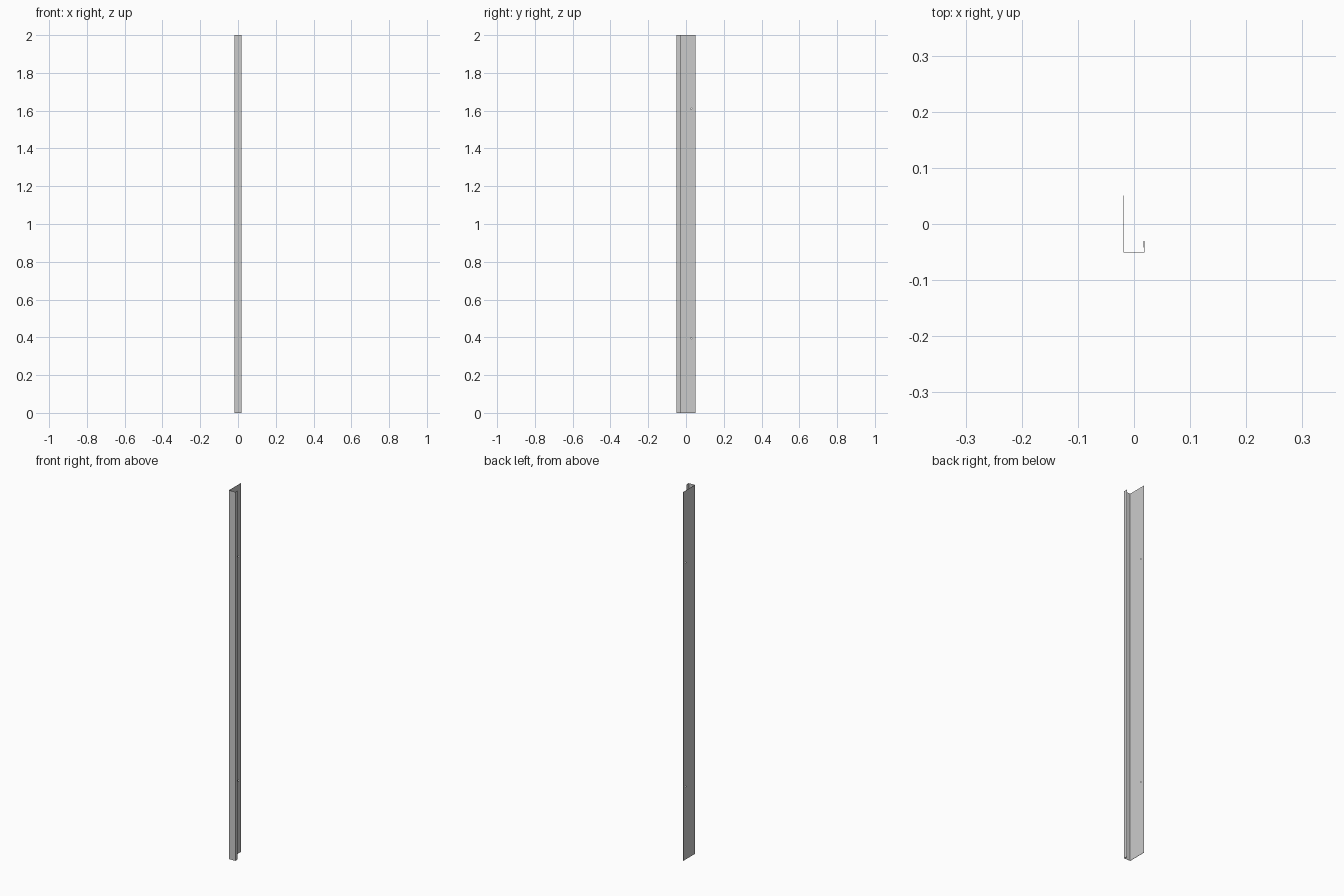
import bpy, bmesh, math
from mathutils import Matrix

if "Cube" in bpy.data.objects:
    bpy.data.objects.remove(bpy.data.objects["Cube"])

HEIGHT = 2.0
T = 0.001  # sheet thickness


def extrude_profile(name, points, height):
    bm = bmesh.new()
    face = bm.faces.new([bm.verts.new((x, y, 0)) for x, y in points])
    result = bmesh.ops.extrude_face_region(bm, geom=[face])
    moved = [g for g in result["geom"] if isinstance(g, bmesh.types.BMVert)]
    bmesh.ops.translate(bm, verts=moved, vec=(0, 0, height))
    bmesh.ops.recalc_face_normals(bm, faces=bm.faces)
    mesh = bpy.data.meshes.new(name)
    bm.to_mesh(mesh)
    bm.free()
    obj = bpy.data.objects.new(name, mesh)
    bpy.context.collection.objects.link(obj)
    return obj


# Folded sheet: wide flange, narrow front web, short lip with a hemmed edge
L, R, F, B = -0.019, 0.019, -0.0505, 0.0505
LIP, HEM = -0.030, -0.042
profile = [
    (L, B), (L, F), (R, F), (R, LIP),
    (R - 2 * T, LIP), (R - 2 * T, HEM), (R - T, HEM),
    (R - T, F + T), (L + T, F + T), (L + T, B),
]
channel = extrude_profile("folded_channel", profile, HEIGHT)

# Two small screw holes through the wide flange
bm = bmesh.new()
for z in (0.395, 1.61):
    place = Matrix.Translation((L, 0.028, z)) @ Matrix.Rotation(math.pi / 2, 4, "Y")
    bmesh.ops.create_cone(bm, cap_ends=True, segments=16, radius1=0.003,
                          radius2=0.003, depth=0.01, matrix=place)
mesh = bpy.data.meshes.new("screw_hole_cutter")
bm.to_mesh(mesh)
bm.free()
cutter = bpy.data.objects.new("screw_hole_cutter", mesh)
bpy.context.collection.objects.link(cutter)
cutter.hide_render = True
cutter.hide_viewport = True

cut = channel.modifiers.new("screw_holes", "BOOLEAN")
cut.operation = "DIFFERENCE"
cut.solver = "EXACT"
cut.object = cutter
